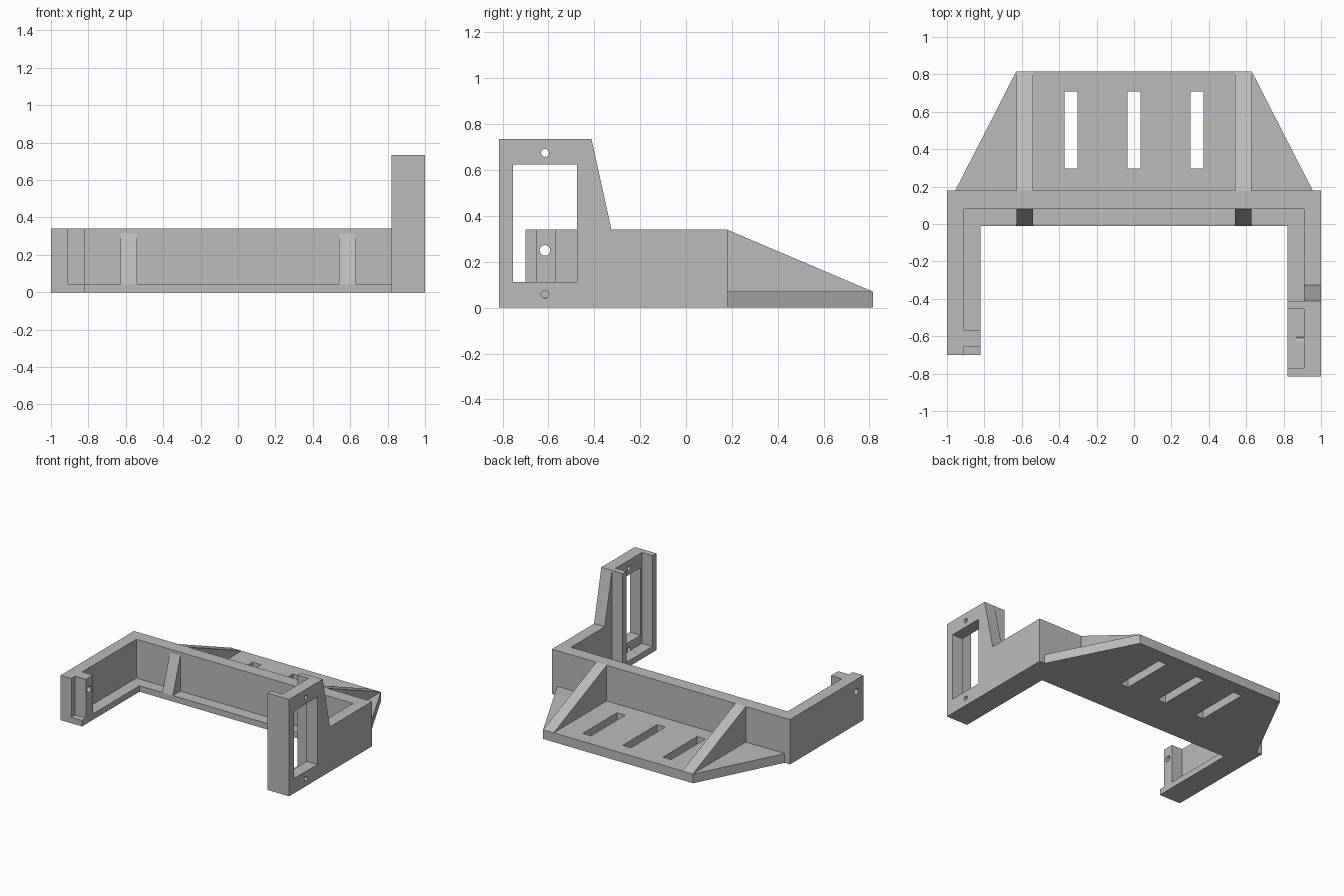
import bpy
import bmesh
from mathutils import Vector

cube = bpy.data.objects.get("Cube")
if cube:
    bpy.data.objects.remove(cube, do_unlink=True)

grey = bpy.data.materials.new("plain grey")
grey.use_nodes = True
colour = (0.5, 0.5, 0.5, 1)
grey.diffuse_color = colour
grey.node_tree.nodes["Principled BSDF"].inputs["Base Color"].default_value = colour


def prism(name, outline, axis, lo, hi):
    """Extrude an outline along x (points are y, z) or z (points are x, y)."""
    place = (lambda p, d: (d, *p)) if axis == "x" else (lambda p, d: (*p, d))
    bm = bmesh.new()
    face = bm.faces.new([bm.verts.new(place(p, lo)) for p in outline])
    top = bmesh.ops.extrude_face_region(bm, geom=[face])["geom"]
    shift = Vector(place((0, 0), hi - lo))
    bmesh.ops.translate(bm, vec=shift, verts=[v for v in top if isinstance(v, bmesh.types.BMVert)])
    bmesh.ops.recalc_face_normals(bm, faces=bm.faces)
    mesh = bpy.data.meshes.new(name)
    bm.to_mesh(mesh)
    bm.free()
    mesh.materials.append(grey)
    obj = bpy.data.objects.new(name, mesh)
    bpy.context.collection.objects.link(obj)
    return obj


def box(name, x, y, z):
    return prism(name, [(x[0], y[0]), (x[1], y[0]), (x[1], y[1]), (x[0], y[1])], "z", *z)


def pin(x, y, z, radius):
    """Round cutter lying along x."""
    bpy.ops.mesh.primitive_cylinder_add(vertices=32, radius=radius, depth=x[1] - x[0],
                                        location=(sum(x) / 2, y, z), rotation=(0, 1.570796, 0))
    return bpy.context.object


def cut(obj, cutter):
    cutter.hide_render = True
    mod = obj.modifiers.new("cut", "BOOLEAN")
    mod.operation, mod.solver, mod.object = "DIFFERENCE", "EXACT", cutter
    bpy.context.view_layer.objects.active = obj
    bpy.ops.object.modifier_apply(modifier=mod.name)
    bpy.data.objects.remove(cutter, do_unlink=True)


WALL, FLOOR, TALL = 0.34, 0.045, 0.735
OUT, MID, INNER = 1.0, 0.91, 0.82
BACK, REAR = 0.18, 0.815
HOLE_Y = -0.615

# U-shaped frame: floor ledge, back wall and short arm
prism("floor_ledge", [(-MID, 0.08), (-MID, -0.7), (-INNER, -0.7), (-INNER, -0.01),
                      (INNER, -0.01), (INNER, -REAR), (MID, -REAR), (MID, 0.08)], "z", 0, FLOOR)
box("back_wall", (-MID, MID), (0.08, BACK), (0, WALL))
short_arm = box("short_arm_wall", (-OUT, -MID), (-0.7, BACK), (0, WALL))
end_block = box("short_arm_block", (-MID, -INNER), (-0.655, -0.57), (FLOOR, WALL))
for part in (short_arm, end_block):
    cut(part, pin((-1.1, -0.7), HOLE_Y, 0.25, 0.023))

# Tall arm: side plate with window, screw holes and two posts
plate = prism("tall_arm_plate", [(-REAR, 0), (BACK, 0), (BACK, WALL), (-0.325, WALL),
                                 (-0.412, TALL), (-REAR, TALL)], "x", MID, OUT)
cut(plate, box("window_cutter", (0.87, 1.1), (-0.755, -0.475), (0.112, 0.625)))
for z in (0.675, 0.058):
    cut(plate, pin((0.866, 1.1), HOLE_Y, z, 0.017))
cut(bpy.data.objects["floor_ledge"], pin((0.866, 1.1), HOLE_Y, 0.058, 0.017))
box("tall_arm_front_post", (INNER, MID), (-REAR, -0.77), (FLOOR, TALL))
box("tall_arm_back_post", (INNER, MID), (-0.455, -0.412), (FLOOR, TALL))

# Tapered rear platform with three slots
platform = prism("rear_platform", [(-0.955, BACK), (0.955, BACK), (0.63, REAR), (-0.63, REAR)],
                 "z", 0, 0.07)
for x in (-0.337, 0, 0.337):
    cut(platform, box("slot_cutter", (x - 0.035, x + 0.035), (0.297, 0.708), (-0.1, 0.2)))

# Sloping ribs on the platform and gussets inside the frame
for side, x in (("right", -0.628), ("left", 0.54)):
    prism(side + "_rib", [(BACK, 0.07), (REAR, 0.07), (BACK, WALL)], "x", x, x + 0.088)
    prism(side + "_gusset", [(-0.01, FLOOR), (0.08, FLOOR), (0.08, 0.315)], "x", x, x + 0.088)
